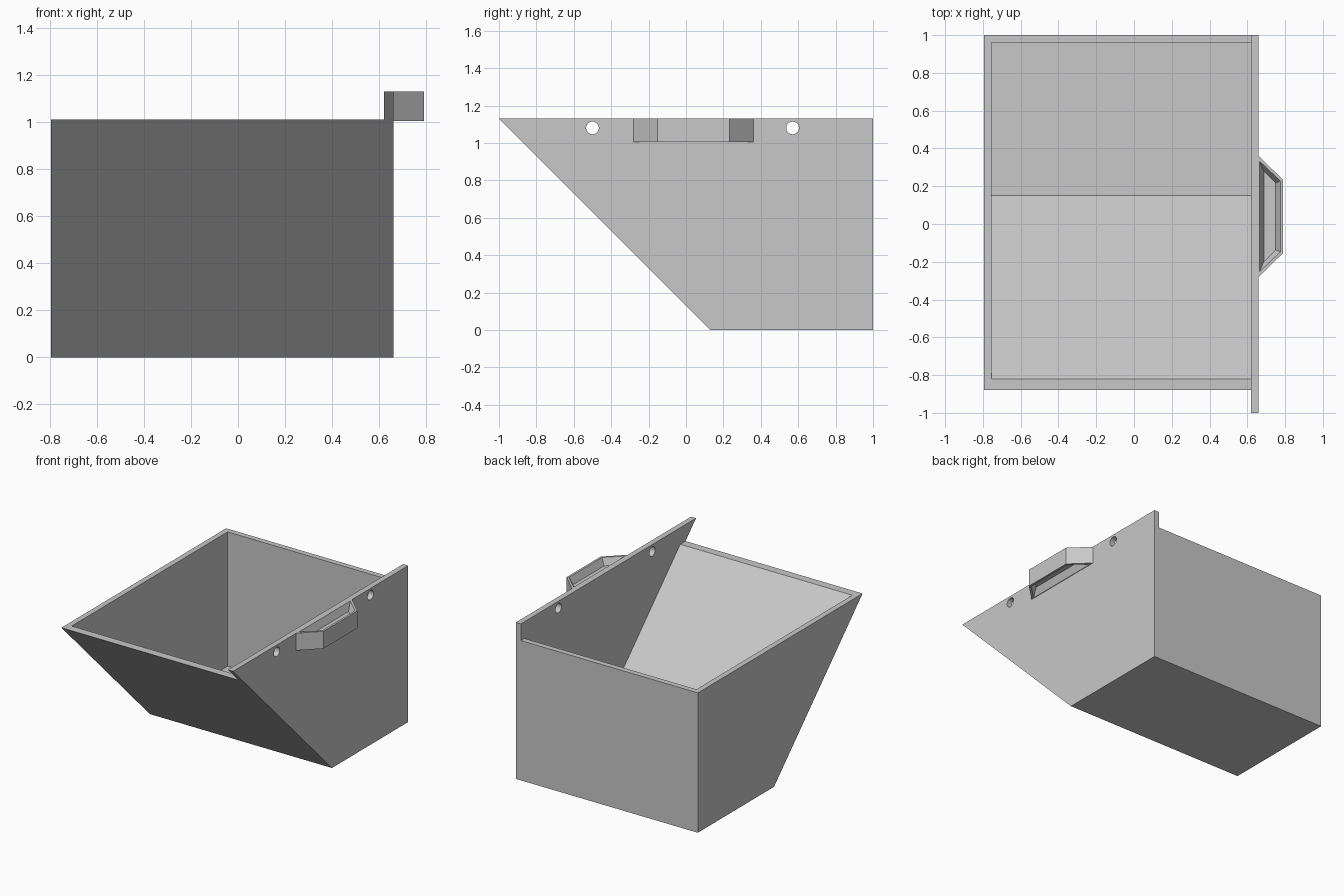
import bpy, bmesh, math

cube = bpy.data.objects.get("Cube")
if cube:
    bpy.data.objects.remove(cube, do_unlink=True)

grey = bpy.data.materials.new("plain grey")
grey.use_nodes = True
grey.diffuse_color = (0.58, 0.58, 0.58, 1)
grey.node_tree.nodes["Principled BSDF"].inputs["Base Color"].default_value = (0.58, 0.58, 0.58, 1)


def loft(name, ring_a, ring_b):
    """Closed solid between two matching rings of points."""
    bm = bmesh.new()
    a = [bm.verts.new(p) for p in ring_a]
    b = [bm.verts.new(p) for p in ring_b]
    bm.faces.new(a)
    bm.faces.new(b)
    for i in range(len(a)):
        j = (i + 1) % len(a)
        bm.faces.new((a[i], a[j], b[j], b[i]))
    bmesh.ops.recalc_face_normals(bm, faces=bm.faces)
    mesh = bpy.data.meshes.new(name)
    bm.to_mesh(mesh)
    bm.free()
    mesh.materials.append(grey)
    ob = bpy.data.objects.new(name, mesh)
    bpy.context.collection.objects.link(ob)
    return ob


def side_prism(name, profile, x0, x1):
    return loft(name, [(x0, y, z) for y, z in profile], [(x1, y, z) for y, z in profile])


def cut(target, cutter):
    """Subtract the cutter and remove it."""
    mod = target.modifiers.new("cut", 'BOOLEAN')
    mod.operation = 'DIFFERENCE'
    mod.solver = 'EXACT'
    mod.object = cutter
    bpy.context.view_layer.objects.active = target
    bpy.ops.object.modifier_apply(modifier=mod.name)
    bpy.data.objects.remove(cutter, do_unlink=True)


FOOT = 0.13          # y where the sloped front meets the base
RIM, TOP = 1.01, 1.13
WALL = 0.04


def wedge(top):
    return [(FOOT, 0), (1, 0), (1, top), (FOOT - top, top)]


# Bin body with a sloped front, hollowed from above
body = side_prism("bin_body", wedge(RIM), -0.795, 0.62)
inner = FOOT + 0.06
cavity = side_prism("cavity_cutter",
                    [(inner - WALL, WALL), (1 - WALL, WALL), (1 - WALL, 1.2), (inner - 1.2, 1.2)],
                    -0.755, 0.7)
cut(body, cavity)

# Taller mounting wall with two round holes
plate = side_prism("mounting_wall", wedge(TOP), 0.62, 0.66)
for y in (-0.5, 0.57):
    hole = [(y + 0.034 * math.cos(math.tau * i / 32), 1.08 + 0.034 * math.sin(math.tau * i / 32))
            for i in range(32)]
    cut(plate, side_prism("hole_cutter", hole, 0.5, 0.8))


# Trapezoid handle, recessed with tapered sides above and below
def trapezoid(x0, x1, long_half, short_half, z):
    c = 0.04
    return [(x0, c - long_half, z), (x1, c - short_half, z),
            (x1, c + short_half, z), (x0, c + long_half, z)]


handle = loft("handle", trapezoid(0.66, 0.79, 0.32, 0.193, 1.005),
              trapezoid(0.66, 0.79, 0.32, 0.193, TOP))
for z_open, z_floor in ((TOP, 1.08), (1.005, 1.055)):
    cut(handle, loft("recess_cutter", trapezoid(0.664, 0.775, 0.293, 0.188, z_open),
                     trapezoid(0.687, 0.75, 0.24, 0.177, z_floor)))
